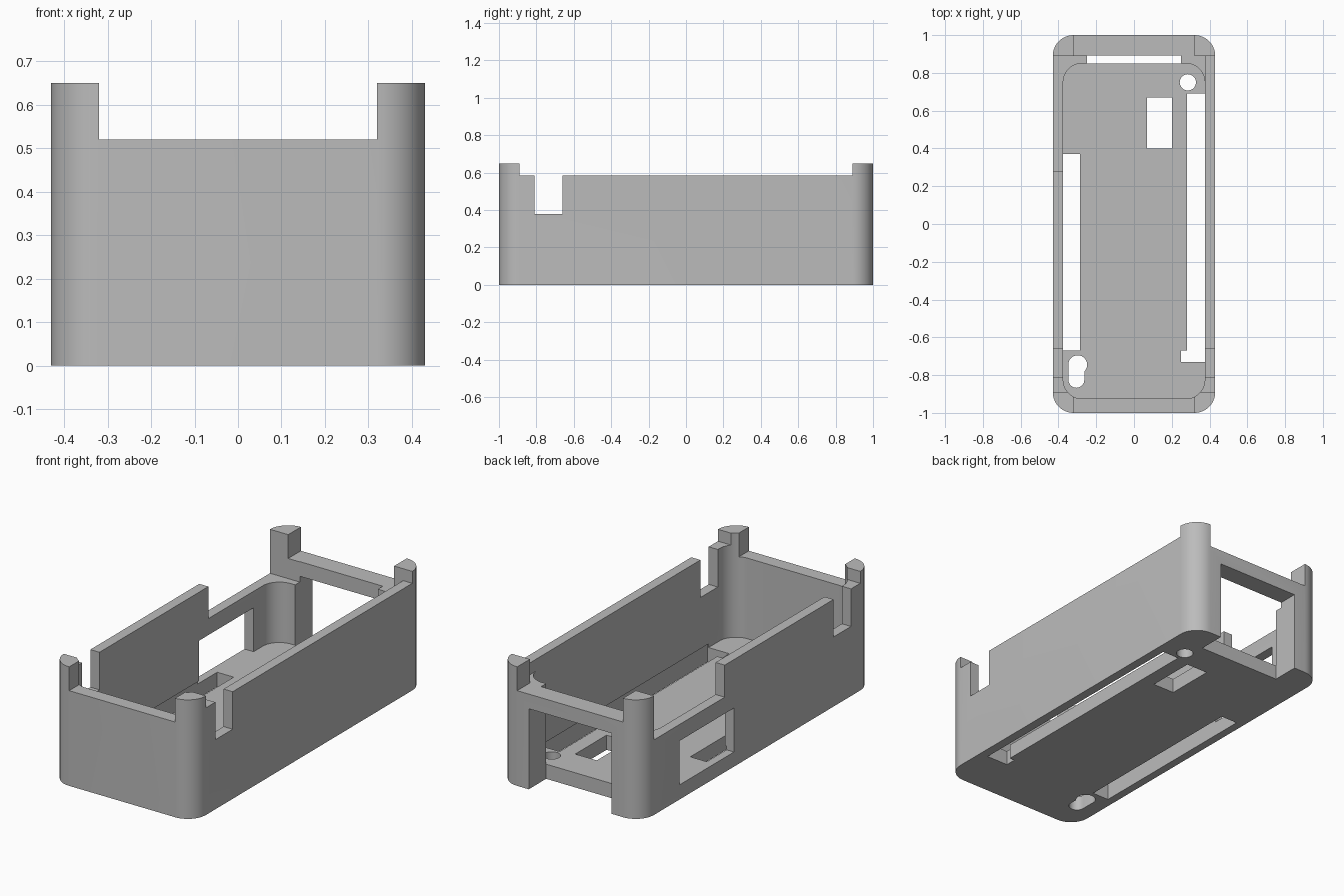
import bpy, bmesh, math

default = bpy.data.objects.get("Cube")
if default:
    bpy.data.objects.remove(default, do_unlink=True)

grey = bpy.data.materials.new("light_grey_plastic")
grey.use_nodes = True
grey.diffuse_color = (0.5, 0.5, 0.5, 1)
grey.node_tree.nodes["Principled BSDF"].inputs["Base Color"].default_value = (0.5, 0.5, 0.5, 1)


def make_object(name, bm):
    mesh = bpy.data.meshes.new(name)
    bm.to_mesh(mesh)
    bm.free()
    obj = bpy.data.objects.new(name, mesh)
    bpy.context.collection.objects.link(obj)
    return obj


def box(name, x, y, z, radius=0):
    """Box from (min, max) ranges, with optional rounded upright edges."""
    bm = bmesh.new()
    bmesh.ops.create_cube(bm, size=1)
    for v in bm.verts:
        for i, (low, high) in enumerate((x, y, z)):
            v.co[i] = high if v.co[i] > 0 else low
    if radius:
        upright = [e for e in bm.edges if abs(e.verts[0].co.z - e.verts[1].co.z) > 0.01]
        bmesh.ops.bevel(bm, geom=upright, offset=radius, segments=12,
                        profile=0.5, affect='EDGES')
    return make_object(name, bm)


def hole(name, x, y, radius):
    bm = bmesh.new()
    bmesh.ops.create_cone(bm, cap_ends=True, segments=32, radius1=radius,
                          radius2=radius, depth=0.5)
    bmesh.ops.translate(bm, verts=bm.verts, vec=(x, y, 0))
    return make_object(name, bm)


FLOOR, TOP = 0.08, 1
THROUGH = (-0.1, FLOOR + 0.02)

case = box("case_shell", (-0.43, 0.43), (-1, 1), (0, 0.65), 0.11)
cutters = [
    # main cavity
    box("cavity", (-0.375, 0.375), (-0.925, 0.85), (FLOOR, TOP), 0.1),
    # side walls, lowered between the corner posts
    box("side_rim", (-0.5, 0.5), (-0.89, 0.89), (0.585, TOP)),
    box("side_notches", (-0.5, 0.5), (-0.81, -0.66), (0.38, TOP)),
    box("low_side_wall", (-0.5, 0.01), (0.28, 0.89), (0.41, TOP)),
    box("corner_ledge", (0, 0.375), (0.7, 0.89), (0.52, TOP)),
    # end walls, lowered between the corner posts
    box("front_rim", (-0.32, 0.32), (-1.1, -0.8), (0.52, TOP)),
    box("back_rim", (-0.32, 0.32), (0.8, 1.1), (0.52, TOP)),
    # back opening and the gap behind its top bar
    box("back_opening", (-0.25, 0.25), (0.85, 1.1), (-0.1, 0.44)),
    box("back_gap", (-0.25, 0.25), (0.8, 0.893), (FLOOR + 0.01, TOP)),
    # side window
    box("side_window", (-0.5, -0.3), (0.2, 0.67), (FLOOR, 0.32)),
    # floor slots
    box("right_slot", (-0.385, -0.285), (-0.67, 0.37), THROUGH),
    box("left_slot", (0.28, 0.38), (-0.73, 0.69), THROUGH),
    box("left_slot_foot", (0.25, 0.3), (-0.73, -0.67), THROUGH),
    box("floor_port", (0.07, 0.2), (0.4, 0.67), THROUGH),
    # screw hole and keyhole
    hole("screw_hole", 0.285, 0.75, 0.043),
    hole("keyhole_head", -0.298, -0.745, 0.05),
    hole("keyhole_end", -0.305, -0.825, 0.042),
    box("keyhole_slot", (-0.347, -0.263), (-0.825, -0.745), THROUGH),
]

for cutter in cutters:
    cutter.hide_render = True
    cut = case.modifiers.new(cutter.name, 'BOOLEAN')
    cut.operation = 'DIFFERENCE'
    cut.solver = 'EXACT'
    cut.object = cutter

# bake the cuts, then discard the cutters
bpy.context.view_layer.update()
graph = bpy.context.evaluated_depsgraph_get()
baked = bpy.data.meshes.new_from_object(case.evaluated_get(graph))
case.modifiers.clear()
case.data = baked
for cutter in cutters:
    bpy.data.objects.remove(cutter, do_unlink=True)

case.data.materials.clear()
case.data.materials.append(grey)
for face in case.data.polygons:
    face.material_index = 0
bpy.ops.object.select_all(action='DESELECT')
case.select_set(True)
bpy.context.view_layer.objects.active = case
bpy.ops.object.shade_smooth_by_angle(angle=math.radians(30))
